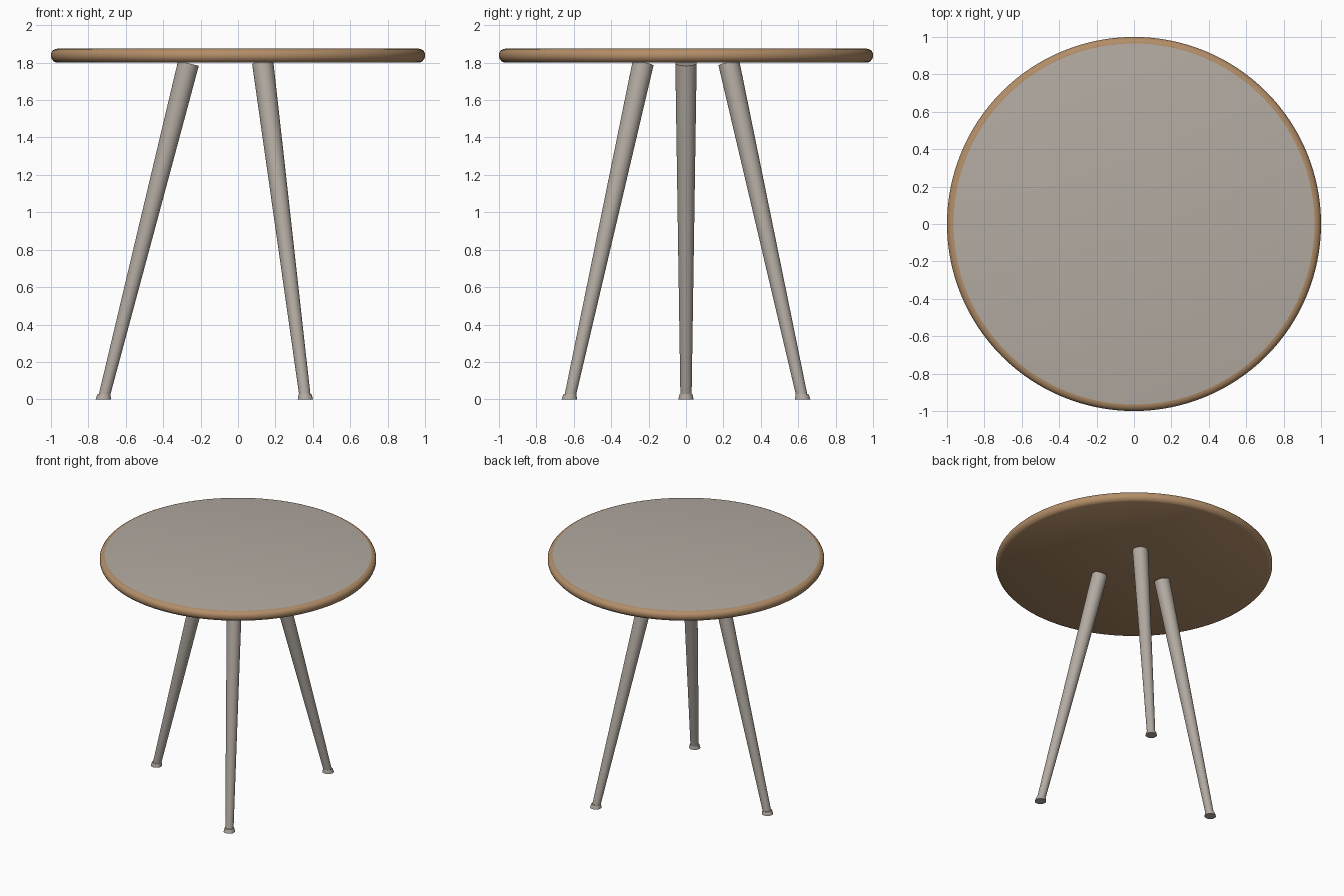
import bpy, bmesh, math
from mathutils import Vector

if "Cube" in bpy.data.objects:
    bpy.data.objects.remove(bpy.data.objects["Cube"])


def material(name, rgb):
    m = bpy.data.materials.new(name)
    m.diffuse_color = (*rgb, 1.0)
    m.use_nodes = True
    m.node_tree.nodes["Principled BSDF"].inputs["Base Color"].default_value = m.diffuse_color
    return m


grey = material("warm_grey", (0.45, 0.405, 0.36))
wood = material("light_wood", (0.45, 0.27, 0.14))


def lathe(name, rings, mats, segments, cap_material=0):
    """Skin circles given as (centre, radius, axis) and cap both ends."""
    bm = bmesh.new()
    loops = []
    for centre, radius, axis in rings:
        turn = Vector((0, 0, 1)).rotation_difference(axis)
        loops.append([bm.verts.new(centre + turn @ Vector((
            radius * math.cos(math.tau * i / segments),
            radius * math.sin(math.tau * i / segments), 0)))
            for i in range(segments)])
    for a, b in zip(loops, loops[1:]):
        for i in range(segments):
            j = (i + 1) % segments
            bm.faces.new((a[i], a[j], b[j], b[i]))
    bm.faces.new(loops[0][::-1])
    bm.faces.new(loops[-1]).material_index = cap_material
    mesh = bpy.data.meshes.new(name)
    bm.to_mesh(mesh)
    bm.free()
    for m in mats:
        mesh.materials.append(m)
    ob = bpy.data.objects.new(name, mesh)
    bpy.context.collection.objects.link(ob)
    bpy.ops.object.select_all(action='DESELECT')
    ob.select_set(True)
    bpy.context.view_layer.objects.active = ob
    bpy.ops.object.shade_smooth_by_angle(angle=math.radians(35))
    return ob


UP = Vector((0, 0, 1))

# Round top: wooden rim and underside, grey upper surface
profile = [(0.972, 1.80), (0.985, 1.807), (0.996, 1.82), (1.0, 1.832), (1.0, 1.846),
           (0.996, 1.858), (0.987, 1.868), (0.976, 1.873), (0.965, 1.875)]
lathe("table_top", [(Vector((0, 0, z)), r, UP) for r, z in profile],
      [wood, grey], 128, cap_material=1)

# Three splayed tapered legs, each with a small flat foot
for n, deg in enumerate((180, 300, 60), 1):
    out = Vector((math.cos(math.radians(deg)), math.sin(math.radians(deg)), 0))
    low = out * 0.716 + UP * 0.016
    high = out * 0.265 + UP * 1.797
    axis = (high - low).normalized()
    lathe(f"leg_{n}", [(low, 0.03, axis), (high, 0.057, axis)], [grey], 48)
    foot = [(0.72, 0.0, 0.041), (0.718, 0.018, 0.037), (0.716, 0.028, 0.034)]
    lathe(f"foot_{n}", [(out * d + UP * z, r, UP) for d, z, r in foot], [grey], 48)
